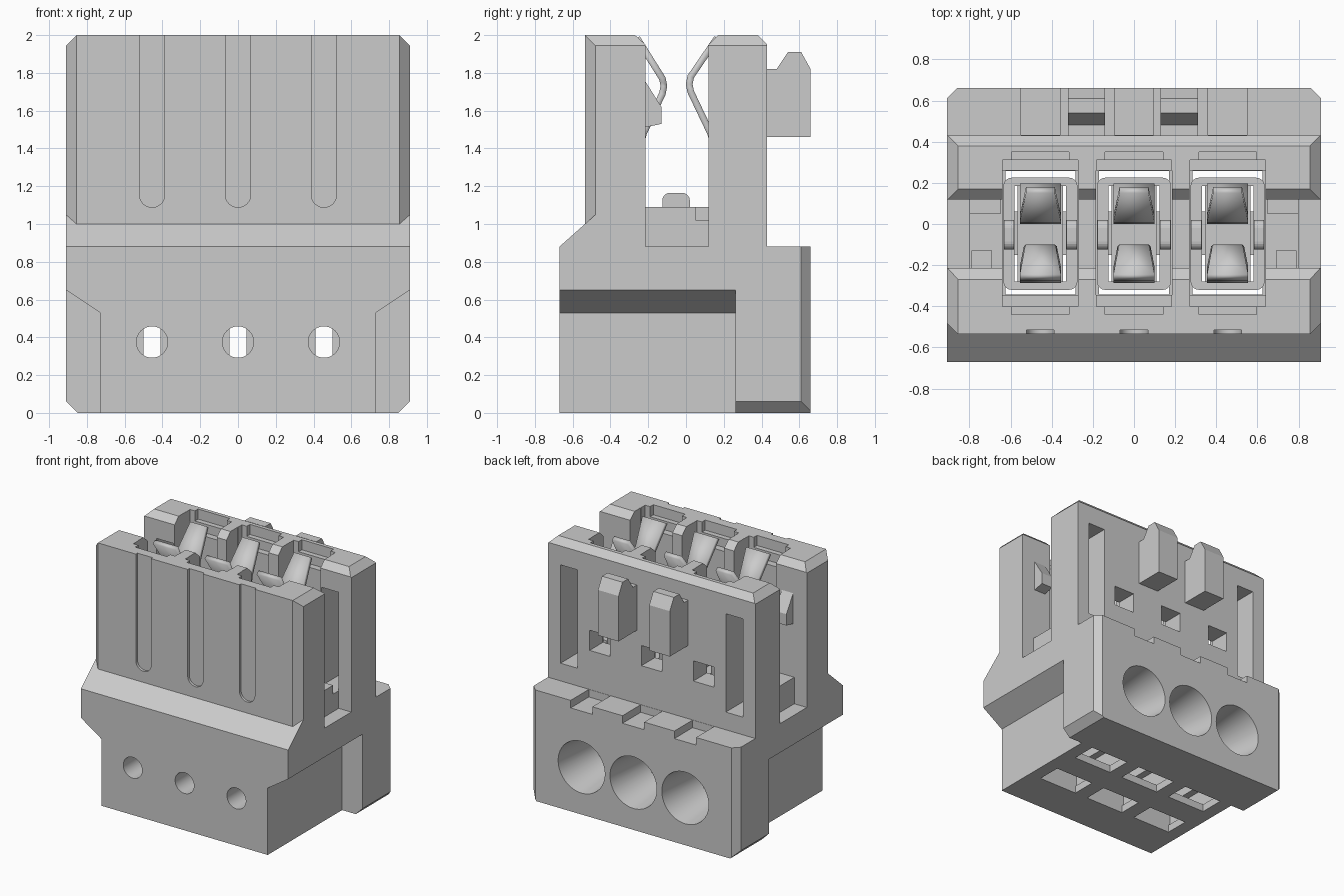
import bpy, bmesh, math
from mathutils import Matrix

if "Cube" in bpy.data.objects:
    bpy.data.objects.remove(bpy.data.objects["Cube"], do_unlink=True)

grey = bpy.data.materials.new("housing_grey")
grey.use_nodes = True
grey.diffuse_color = (0.6, 0.6, 0.6, 1)
grey.node_tree.nodes["Principled BSDF"].inputs["Base Color"].default_value = (0.6, 0.6, 0.6, 1)

POLES = (-0.455, 0, 0.455)
SIDES = (-1, 1)


def finish(name, bm):
    bmesh.ops.recalc_face_normals(bm, faces=bm.faces)
    mesh = bpy.data.meshes.new(name)
    bm.to_mesh(mesh)
    bm.free()
    ob = bpy.data.objects.new(name, mesh)
    bpy.context.collection.objects.link(ob)
    mesh.materials.append(grey)
    return ob


def prism(name, pts, axis, a, b):
    """Extrude a 2D outline along an axis from a to b."""
    place = {"x": lambda p, t: (t, p[0], p[1]),
             "y": lambda p, t: (p[0], t, p[1]),
             "z": lambda p, t: (p[0], p[1], t)}[axis]
    bm = bmesh.new()
    lo = [bm.verts.new(place(p, a)) for p in pts]
    hi = [bm.verts.new(place(p, b)) for p in pts]
    bm.faces.new(lo)
    bm.faces.new(hi)
    for i in range(len(pts)):
        j = (i + 1) % len(pts)
        bm.faces.new((lo[i], lo[j], hi[j], hi[i]))
    return finish(name, bm)


def box(name, x, y, z):
    return prism(name, [(x[0], y[0]), (x[1], y[0]), (x[1], y[1]), (x[0], y[1])], "z", *z)


def arc(cx, cz, r, start, end, n):
    return [(cx + r * math.cos(math.radians(start + (end - start) * i / n)),
             cz + r * math.sin(math.radians(start + (end - start) * i / n))) for i in range(n + 1)]


def select(ob):
    bpy.ops.object.select_all(action="DESELECT")
    ob.select_set(True)
    bpy.context.view_layer.objects.active = ob


def combine(ob, other, operation="DIFFERENCE"):
    mod = ob.modifiers.new("cut", "BOOLEAN")
    mod.operation = operation
    mod.solver = "EXACT"
    mod.object = other
    select(ob)
    bpy.ops.object.modifier_apply(modifier=mod.name)
    bpy.data.objects.remove(other, do_unlink=True)


def flip(pts, s):
    return [(s * p[0], p[1]) for p in pts]


# Housing: side silhouette plus raised floor between the two walls
body = prism("housing", [(-.67, 0), (.66, 0), (.66, .88), (.43, .88), (.43, 1.95), (.38, 2),
                         (.17, 2), (.12, 1.95), (.12, .88), (-.215, .88), (-.215, 1.95),
                         (-.27, 2), (-.535, 2), (-.535, 1), (-.67, .88)], "x", -.91, .91)
combine(body, box("floor", (-.8, .8), (-.23, .14), (.8, 1.09)), "UNION")

for s in SIDES:
    # Narrow lower front with sloped shoulder
    combine(body, prism("c", flip([(.73, -.1), (.73, .53), (1, .71), (1, -.1)], s), "y", -.8, .262))
    # Chamfered wall ends, front corners, rear corners and rear underside
    combine(body, prism("c", flip([(.805, 2.05), (.96, 1.895), (.96, 2.05)], s), "y", -.8, .8))
    corner = prism("c", flip([(.805, -.585), (.96, -.43), (.96, -.585)], s), "z", 1, 2.1)
    for v in corner.data.vertices:
        if v.co.z < 1.5:
            v.co.z = 1 + (v.co.y + .535) * .89
    combine(body, corner)
    combine(body, prism("c", flip([(.96, .56), (.81, .71), (.96, .71)], s), "z", -.1, 1))
    combine(body, prism("c", flip([(.8, -.05), (.96, .11), (.96, -.05)], s), "y", .262, .8))
    # Tall windows in the rear wall
    combine(body, box("c", sorted((s * .65, s * .8)), (.05, .5), (1.02, 1.8)))

for p in POLES:
    # Contact cavity with stepped notches in the wall tops
    combine(body, box("c", (p - .185, p + .185), (-.345, .26), (.06, 2.1)))
    combine(body, box("c", (p - .183, p + .183), (-.4, .31), (1.85, 2.1)))
    combine(body, box("c", (p - .14, p + .14), (-.44, .35), (1.92, 2.1)))
    # Underside openings
    for y in ((-.343, -.15), (.06, .258)):
        combine(body, box("c", (p - .17, p + .17), y, (-.1, .1)))
    # Front groove with rounded foot
    combine(body, prism("c", arc(p, 1.155, .067, 180, 360, 16) + [(p + .067, 2.1), (p - .067, 2.1)],
                        "y", -.6, -.515))
    # Front test hole and flared rear wire entry
    combine(body, prism("c", arc(p, .375, .083, 0, 348.75, 31), "y", -.8, -.3))
    bm = bmesh.new()
    bmesh.ops.create_cone(bm, cap_ends=True, segments=48, radius1=.15, radius2=.21, depth=.5,
                          matrix=Matrix.Translation((p, .45, .375)) @ Matrix.Rotation(-math.pi / 2, 4, "X"))
    combine(body, finish("c", bm))
    # Rear ledge recess and small rear window
    combine(body, box("c", (p - .095, p + .095), (.432, .8), (.82, 1)))
    combine(body, box("c", (p - .09, p + .09), (.2, .5), (1.19, 1.35)))

select(body)
bpy.ops.object.shade_smooth_by_angle(angle=math.radians(25))

# Rear coding latches
for i, x in enumerate((-.23, .22)):
    prism(f"latch_{i + 1}", [(.42, 1.46), (.66, 1.46), (.66, 1.82), (.61, 1.91), (.54, 1.91),
                             (.48, 1.82), (.42, 1.82)], "x", x - .09, x + .09)

# Snap hooks inside the front wall
for s in SIDES:
    prism("snap_hook_" + ("left" if s > 0 else "right"),
          [(-.225, 1.51), (-.13, 1.53), (-.13, 1.62), (-.225, 1.77)], "x", s * .69, s * .79)


def spring(name, px, path):
    """Bent strip through (y, z, half width) stations."""
    bm = bmesh.new()
    rows = [[bm.verts.new((px + k * w, y, z)) for k in SIDES] for y, z, w in path]
    for a, b in zip(rows, rows[1:]):
        bm.faces.new((a[0], a[1], b[1], b[0]))
    ob = finish(name, bm)
    mod = ob.modifiers.new("thickness", "SOLIDIFY")
    mod.thickness = .035
    mod.offset = 0
    mod.use_even_offset = True
    select(ob)
    bpy.ops.object.shade_smooth_by_angle(angle=math.radians(32))


for i, p in enumerate(POLES):
    # Sheet metal cage around each contact
    cage = box(f"contact_cage_{i + 1}", (p - .18, p + .18), (-.32, .225), (.2, 1.09))
    bm = bmesh.new()
    bm.from_mesh(cage.data)
    edges = [e for e in bm.edges if abs(e.verts[0].co.z - e.verts[1].co.z) > .5]
    bmesh.ops.bevel(bm, geom=edges, offset=.04, segments=4, profile=.5, affect="EDGES")
    bm.to_mesh(cage.data)
    bm.free()
    combine(cage, box("c", (p - .125, p + .125), (-.28, .185), (.1, 1.2)))
    combine(cage, box("c", (p - .045, p + .045), (-.4, .3), (.27, .48)))
    box(f"contact_floor_{i + 1}", (p - .11, p + .11), (-.285, .19), (.6, .64))
    # Rounded tabs on the cage sides
    for s in SIDES:
        prism(f"cage_tab_{i + 1}_" + ("left" if s > 0 else "right"),
              [(-.125, 1.07), (.02, 1.07)] + arc(-.02, 1.125, .04, 0, 90, 5)
              + arc(-.085, 1.125, .04, 90, 180, 5), "x", p + s * .127, p + s * .178)
    # Facing spring fingers
    spring(f"front_spring_{i + 1}", p, [(-.26, .62, .1), (-.27, 1.3, .1), (-.225, 1.48, .1),
                                        (-.125, 1.69, .08), (-.117, 1.73, .07), (-.125, 1.77, .075),
                                        (-.26, 1.985, .1)])
    spring(f"rear_spring_{i + 1}", p, [(.17, .62, .1), (.18, 1.3, .1), (.13, 1.48, .1),
                                       (.025, 1.7, .1), (.017, 1.74, .1), (.025, 1.78, .1),
                                       (.165, 1.985, .07)])
